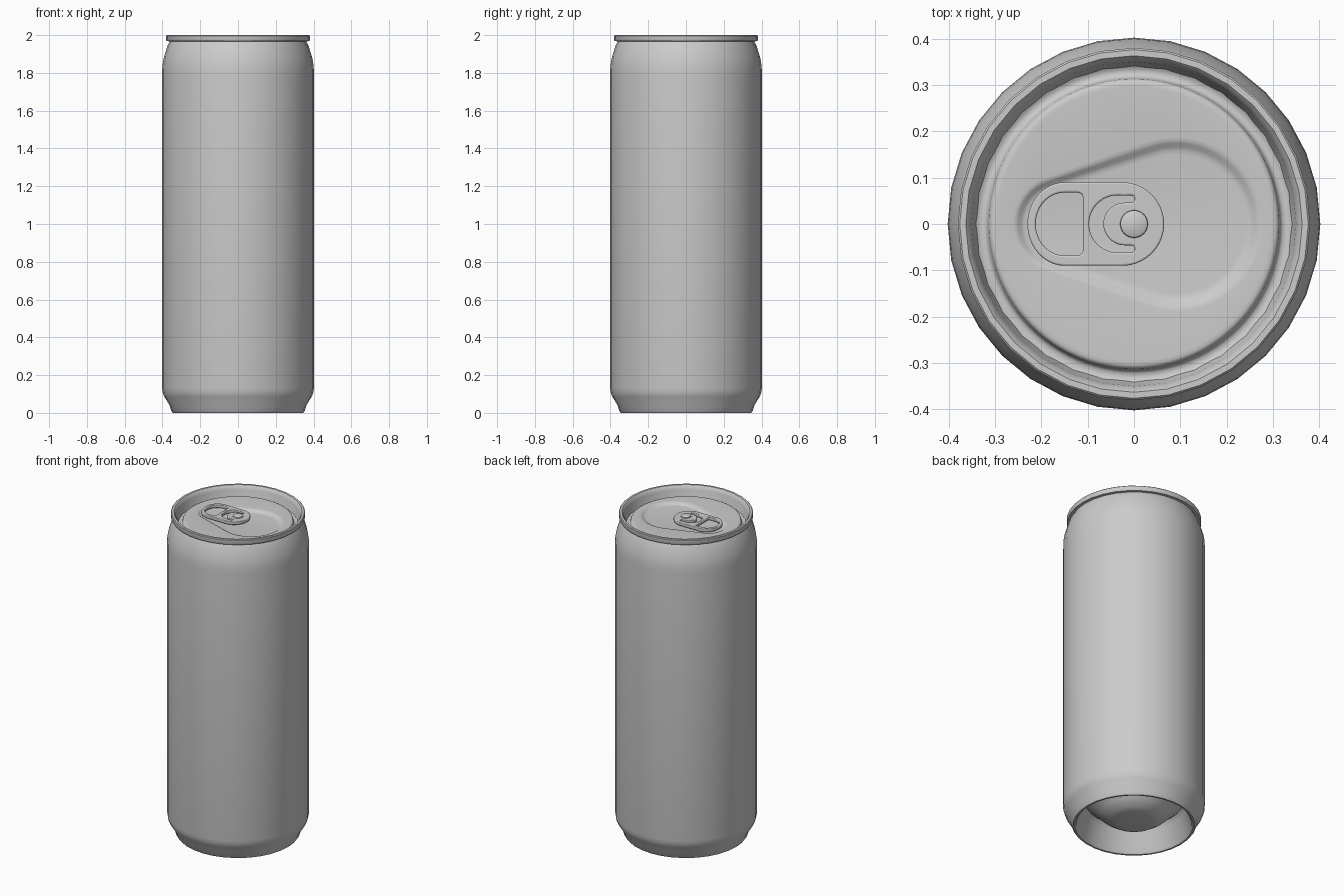
import bpy, bmesh, math
from math import sin, cos, pi

old = bpy.data.objects.get("Cube")
if old:
    bpy.data.objects.remove(old)

metal = bpy.data.materials.new("plain_metal_grey")
metal.use_nodes = True
GREY = (0.6, 0.6, 0.6, 1)
metal.diffuse_color = GREY
metal.node_tree.nodes["Principled BSDF"].inputs["Base Color"].default_value = GREY


def finish(name, mesh, angle=40):
    obj = bpy.data.objects.new(name, mesh)
    bpy.context.collection.objects.link(obj)
    mesh.materials.clear()
    mesh.materials.append(metal)
    bpy.ops.object.select_all(action='DESELECT')
    obj.select_set(True)
    bpy.context.view_layer.objects.active = obj
    bpy.ops.object.shade_smooth_by_angle(angle=math.radians(angle))
    return obj


def loft(name, loops, cap_start=False, cap_end=False, angle=40):
    """Skin a list of equal-length closed loops."""
    bm = bmesh.new()
    rings = [[bm.verts.new(p) for p in loop] for loop in loops]
    n = len(rings[0])
    for a, b in zip(rings, rings[1:]):
        for i in range(n):
            j = (i + 1) % n
            bm.faces.new((a[i], a[j], b[j], b[i]))
    if cap_start:
        bm.faces.new(rings[0][::-1])
    if cap_end:
        bm.faces.new(rings[-1])
    mesh = bpy.data.meshes.new(name)
    bm.to_mesh(mesh)
    bm.free()
    return finish(name, mesh, angle)


def circle(r, z, n):
    return [(r * cos(2 * pi * i / n), r * sin(2 * pi * i / n), z) for i in range(n)]


def teardrop(inset, z, n):
    """Outline around a large circle on the right and a small one on the left."""
    big, small, cb, cs = 0.18 - inset, 0.1 - inset * 0.8, 0.09, -0.155
    pts = []
    for i in range(n):
        t = 2 * pi * i / n
        c, r = (cb, big) if cos(t) > (small - big) / (cb - cs) else (cs, small)
        pts.append((c + r * cos(t), r * sin(t), z))
    return pts


# Can wall: bottom boss, hollow foot, straight side, shoulder and rolled rim
wall = [(0.10, 0.03), (0.14, 0.036), (0.19, 0.07), (0.25, 0.13), (0.275, 0.15),
        (0.295, 0.13), (0.325, 0.01), (0.335, 0), (0.345, 0), (0.353, 0.01),
        (0.362, 0.04), (0.39, 0.085), (0.398, 0.105), (0.402, 0.13), (0.402, 1.8),
        (0.4, 1.84), (0.393, 1.88), (0.373, 1.945), (0.361, 1.967), (0.377, 1.968),
        (0.38, 1.973), (0.38, 1.996), (0.376, 2), (0.363, 2), (0.356, 1.992),
        (0.35, 1.975), (0.343, 1.93), (0.338, 1.918)]
loft("can_body", [circle(r, z, 32) for r, z in wall], cap_start=True)

# Lid: countersink groove, raised panel and teardrop recess
N, TOP = 96, 1.955
lid = [(0.346, 1.93), (0.335, 1.92), (0.322, 1.92), (0.316, 1.926),
       (0.313, 1.945), (0.31, 1.952), (0.304, TOP), (0.296, TOP)]
loops = [circle(r, z, N) for r, z in lid]
loops += [teardrop(i, TOP - d, N) for i, d in
          ((-0.008, 0), (0, 0.001), (0.006, 0.004), (0.014, 0.01), (0.021, 0.013), (0.03, 0.014))]
loft("lid", loops, cap_end=True, angle=60)


# Pull tab: flat outline with a finger hole and a crescent slot
def arc(cx, cy, rx, ry, a, b, n):
    return [(cx + rx * cos(math.radians(a + (b - a) * i / n)),
             cy + ry * sin(math.radians(a + (b - a) * i / n))) for i in range(n + 1)]


outline = arc(-0.025, 0, 0.09, 0.09, -90, 90, 20) + arc(-0.15, 0, 0.08, 0.09, 90, 270, 20)
hole = (arc(-0.122, 0.056, 0.012, 0.012, 0, 90, 5) + arc(-0.15, 0, 0.062, 0.068, 90, 270, 18)
        + arc(-0.122, -0.056, 0.012, 0.012, -90, 0, 5))
slot = (arc(-0.035, 0, 0.062, 0.062, 80, 280, 20) + arc(-0.006, -0.054, 0.008, 0.008, -90, 90, 5)
        + arc(-0.02, 0, 0.046, 0.046, 270, 90, 18) + arc(-0.006, 0.054, 0.008, 0.008, -90, 90, 5))
curve = bpy.data.curves.new("pull_tab_outline", 'CURVE')
curve.dimensions, curve.fill_mode = '2D', 'BOTH'
curve.extrude, curve.bevel_depth, curve.bevel_resolution, curve.offset = 0.006, 0.004, 2, -0.004
for pts in (outline, hole, slot):
    s = curve.splines.new('POLY')
    s.points.add(len(pts) - 1)
    for p, (x, y) in zip(s.points, pts):
        p.co = (x, y, 0, 1)
    s.use_cyclic_u = True
helper = bpy.data.objects.new("pull_tab_helper", curve)
bpy.context.collection.objects.link(helper)
tab_mesh = bpy.data.meshes.new_from_object(
    helper.evaluated_get(bpy.context.evaluated_depsgraph_get()))
bpy.data.objects.remove(helper)
tab = finish("pull_tab", tab_mesh)
tab.location.z = 1.962

# Rivet holding the tab
rivet = [(0.036, 1.938), (0.03, 1.972), (0.029, 1.978), (0.025, 1.981)]
loft("rivet", [circle(r, z, 32) for r, z in rivet], cap_end=True)
